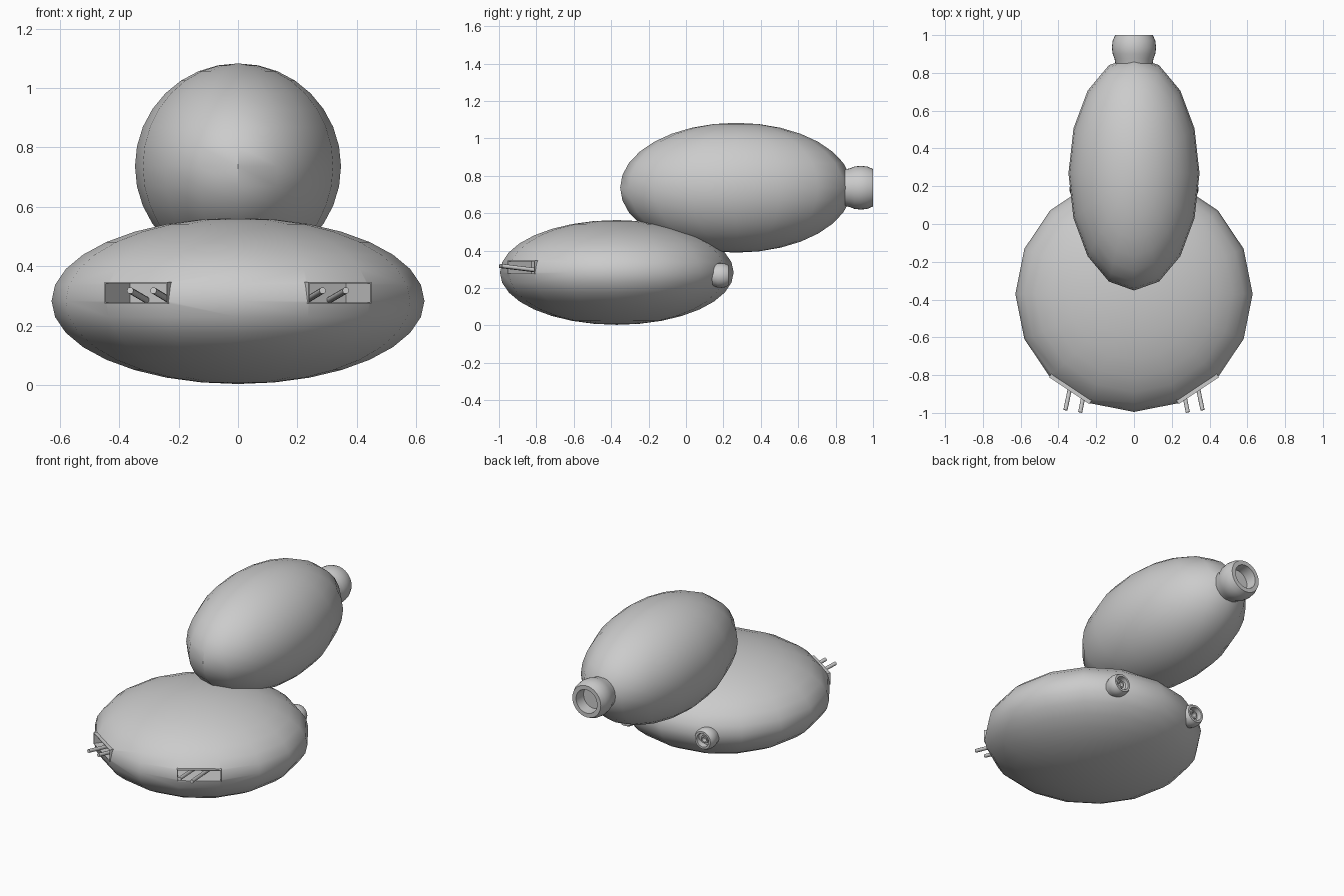
import bpy, bmesh
from math import sin, cos, pi, radians
from mathutils import Matrix, Vector

if "Cube" in bpy.data.objects:
    bpy.data.objects.remove(bpy.data.objects["Cube"])


def finish(name, bm, smooth=True):
    bmesh.ops.recalc_face_normals(bm, faces=bm.faces)
    me = bpy.data.meshes.new(name)
    bm.to_mesh(me)
    bm.free()
    ob = bpy.data.objects.new(name, me)
    bpy.context.collection.objects.link(ob)
    bpy.ops.object.select_all(action='DESELECT')
    ob.select_set(True)
    bpy.context.view_layer.objects.active = ob
    if smooth:
        bpy.ops.object.shade_smooth_by_angle(angle=radians(35))
    return ob


def ellipsoid(name, centre, radii):
    bm = bmesh.new()
    bmesh.ops.create_uvsphere(bm, u_segments=16, v_segments=16, radius=1)
    bmesh.ops.transform(bm, matrix=Matrix.Translation(centre) @ Matrix.Diagonal((*radii, 1)), verts=bm.verts)
    return finish(name, bm)


def lathe(name, centre, profile, n=32):
    # revolve (radius, y) pairs about the y axis
    bm = bmesh.new()
    c = Vector(centre)
    rings = [[bm.verts.new(c + Vector((r * cos(2 * pi * i / n), y, r * sin(2 * pi * i / n))))
              for i in range(n)] for r, y in profile]
    for a, b in zip(rings, rings[1:]):
        for i in range(n):
            j = (i + 1) % n
            bm.faces.new((a[i], a[j], b[j], b[i]))
    bm.faces.new(rings[0])
    bm.faces.new(rings[-1])
    return finish(name, bm)


def box(bm, matrix, x, y0, y1, z):
    bmesh.ops.create_cube(bm, size=1)
    local = Matrix.Translation((0, (y0 + y1) / 2, 0)) @ Matrix.Diagonal((x, y1 - y0, z, 1))
    bmesh.ops.transform(bm, matrix=matrix @ local, verts=bm.verts)


def rod(name, a, b, r):
    a, b = Vector(a), Vector(b)
    d = b - a
    bm = bmesh.new()
    bmesh.ops.create_cone(bm, cap_ends=True, segments=12, radius1=r, radius2=r, depth=d.length)
    m = Matrix.Translation((a + b) / 2) @ d.to_track_quat('Z', 'Y').to_matrix().to_4x4()
    bmesh.ops.transform(bm, matrix=m, verts=bm.verts)
    return finish(name, bm)


# Main bodies
hull = ellipsoid("lower_hull", (0, -0.37, 0.283), (0.628, 0.625, 0.28))
ellipsoid("upper_hull", (0, 0.268, 0.736), (0.347, 0.62, 0.347))

# Large rear nozzle
lathe("main_nozzle", (0, 0, 0.736),
      [(0.09, 0.80), (0.103, 0.875), (0.113, 0.90), (0.117, 0.935), (0.113, 0.97),
       (0.10, 1.0), (0.074, 1.0), (0.07, 0.93)])

for s, side in ((1, "right"), (-1, "left")):
    # Small rear nozzle with a stepped throat
    lathe(side + "_small_nozzle", (s * 0.275, 0, 0.267),
          [(0.05, 0.08), (0.058, 0.15), (0.065, 0.17), (0.066, 0.19), (0.063, 0.21),
           (0.055, 0.226), (0.042, 0.226), (0.039, 0.19), (0.026, 0.19), (0.024, 0.21),
           (0.016, 0.21), (0.014, 0.18)], 24)

    # Gun port: cut the hull, then line the opening
    m = Matrix.Translation((s * 0.34, -0.877, 0.31)) @ Matrix.Rotation(s * radians(33.75), 4, 'Z')
    bm = bmesh.new()
    box(bm, m, 0.25, -0.1, 0.145, 0.067)
    cutter = finish("cutter", bm, False)
    cutter.hide_render = True
    bpy.context.view_layer.objects.active = hull
    mod = hull.modifiers.new("port", 'BOOLEAN')
    mod.operation = 'DIFFERENCE'
    mod.solver = 'EXACT'
    mod.object = cutter
    bpy.ops.object.modifier_apply(modifier=mod.name)
    bpy.data.objects.remove(cutter)

    bm = bmesh.new()
    box(bm, m, 0.256, -0.006, 0.148, 0.073)
    out = m.to_3x3() @ Vector((0, -1, 0))
    bm.normal_update()
    front = [f for f in bm.faces if f.normal.dot(out) > 0.9]
    bmesh.ops.delete(bm, geom=front, context='FACES')
    port = finish(side + "_gun_port", bm, False)
    sol = port.modifiers.new("wall", 'SOLIDIFY')
    sol.thickness = 0.006

    # Twin gun barrels
    rod(side + "_inner_barrel", (s * 0.285, -0.997, 0.318), (s * 0.235, -0.75, 0.288), 0.011)
    rod(side + "_outer_barrel", (s * 0.363, -0.985, 0.318), (s * 0.308, -0.72, 0.286), 0.011)
